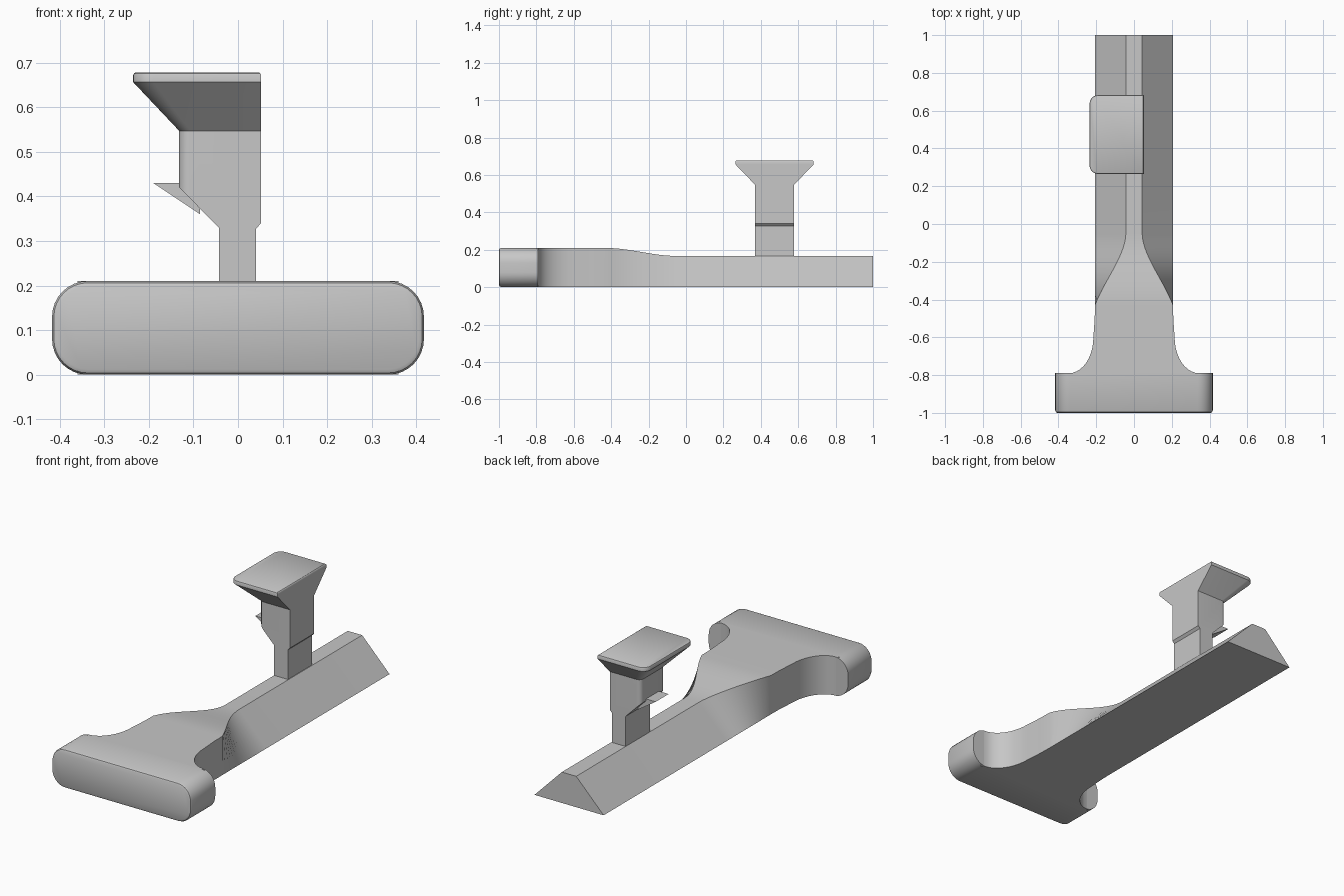
import bpy, bmesh, math

if "Cube" in bpy.data.objects:
    bpy.data.objects.remove(bpy.data.objects["Cube"])

grey = bpy.data.materials.new("light_grey")
grey.diffuse_color = (0.57, 0.57, 0.57, 1)
grey.use_nodes = True
grey.node_tree.nodes["Principled BSDF"].inputs["Base Color"].default_value = grey.diffuse_color


def finish(name, bm, angle=30):
    bmesh.ops.recalc_face_normals(bm, faces=bm.faces)
    mesh = bpy.data.meshes.new(name)
    bm.to_mesh(mesh)
    bm.free()
    mesh.materials.append(grey)
    ob = bpy.data.objects.new(name, mesh)
    bpy.context.collection.objects.link(ob)
    bpy.ops.object.select_all(action='DESELECT')
    ob.select_set(True)
    bpy.context.view_layer.objects.active = ob
    bpy.ops.object.shade_smooth_by_angle(angle=math.radians(angle))
    return ob


def loft(sections):
    """Skin a list of equal-length point rings and cap both ends."""
    bm = bmesh.new()
    rings = [[bm.verts.new(p) for p in s] for s in sections]
    n = len(rings[0])
    for a, b in zip(rings, rings[1:]):
        for i in range(n):
            j = (i + 1) % n
            bm.faces.new((a[i], a[j], b[j], b[i]))
    bm.faces.new(rings[0])
    bm.faces.new(rings[-1])
    return bm


def prism(profile, y0, y1):
    return loft([[(x, y, z) for x, z in profile] for y in (y0, y1)])


def rounded(x0, x1, y0, y1, radii, seg=8):
    """Rectangle outline, radii ordered from (x0,y0) counter-clockwise."""
    corners = [(x0, y0, 1, 1), (x1, y0, -1, 1), (x1, y1, -1, -1), (x0, y1, 1, -1)]
    pts = []
    for k, ((x, y, sx, sy), r) in enumerate(zip(corners, radii)):
        if r == 0:
            pts.append((x, y))
            continue
        for i in range(seg + 1):
            a = math.pi + (k + i / seg) * math.pi / 2
            pts.append((x + sx * r + r * math.cos(a), y + sy * r + r * math.sin(a)))
    return pts


# Cross grip: rounded bar with a softened front rim
def grip_ring(y, inset):
    ring = rounded(-0.417 + inset, 0.417 - inset, inset, 0.21 - inset, [0.08 - inset] * 4)
    return [(x, y, z) for x, z in ring]


finish("cross_grip", loft([grip_ring(-1, 0.012), grip_ring(-0.996, 0.004),
                           grip_ring(-0.988, 0), grip_ring(-0.79, 0)]))

# Neck and rail: flared neck blending into a trapezoid rail
stations = [(-0.80, 0.36, 0.36, 0.21), (-0.79, 0.345, 0.345, 0.21)]
for i in range(1, 11):                      # concave fillet behind the grip
    a = i / 10 * math.pi / 2
    w = 0.345 - 0.130 * math.sin(a)
    stations.append((-0.79 + 0.19 * (1 - math.cos(a)), w, w, 0.21))
stations += [(-0.50, 0.208, 0.208, 0.21), (-0.43, 0.207, 0.207, 0.21)]
for i in range(1, 15):                      # top narrows and drops
    t = i / 14
    y = -0.43 + 0.38 * t
    s = t * t * (3 - 2 * t) * 0.45 + (1 - (1 - t) ** 1.6) * 0.55
    drop = t * t * (3 - 2 * t)
    stations.append((y, 0.207, 0.207 - 0.164 * s, 0.21 - 0.043 * drop))
stations.append((1.0, 0.207, 0.043, 0.167))
finish("neck_and_rail", loft([[(-b, y, 0), (b, y, 0), (t, y, h), (-t, y, h)]
                              for y, b, t, h in stations]), 25)

# Post: narrow stem widening to an offset block, with rounded outer corners
Y0, Y1 = 0.37, 0.577
post = prism([(-0.043, 0.12), (0.04, 0.12), (0.04, 0.327), (0.052, 0.34),
              (0.052, 0.547), (-0.132, 0.547), (-0.132, 0.42), (-0.043, 0.33)], Y0, Y1)
edges = [e for e in post.edges
         if all(abs(v.co.x + 0.132) < 1e-4 for v in e.verts)
         and abs(e.verts[0].co.z - e.verts[1].co.z) > 0.05]
bmesh.ops.bevel(post, geom=edges, offset=0.025, segments=6, profile=0.5, affect='EDGES')
finish("post", post)

# Flared head with a thin flat pad on top
head = [(-0.132, 0.052, Y0, Y1, 0.025, 0.547),
        (-0.235, 0.052, 0.265, 0.682, 0.045, 0.656),
        (-0.235, 0.052, 0.265, 0.682, 0.045, 0.672),
        (-0.233, 0.050, 0.267, 0.680, 0.043, 0.676),
        (-0.229, 0.047, 0.271, 0.676, 0.040, 0.678)]
finish("flared_head", loft([[(x, y, z) for x, y in rounded(x0, x1, y0, y1, (r, 0, 0, r))]
                            for x0, x1, y0, y1, r, z in head]))

# Small hook fin on the side of the post
finish("hook_fin", prism([(-0.19, 0.43), (-0.085, 0.36), (-0.085, 0.39),
                          (-0.125, 0.43)], 0.42, 0.53))
